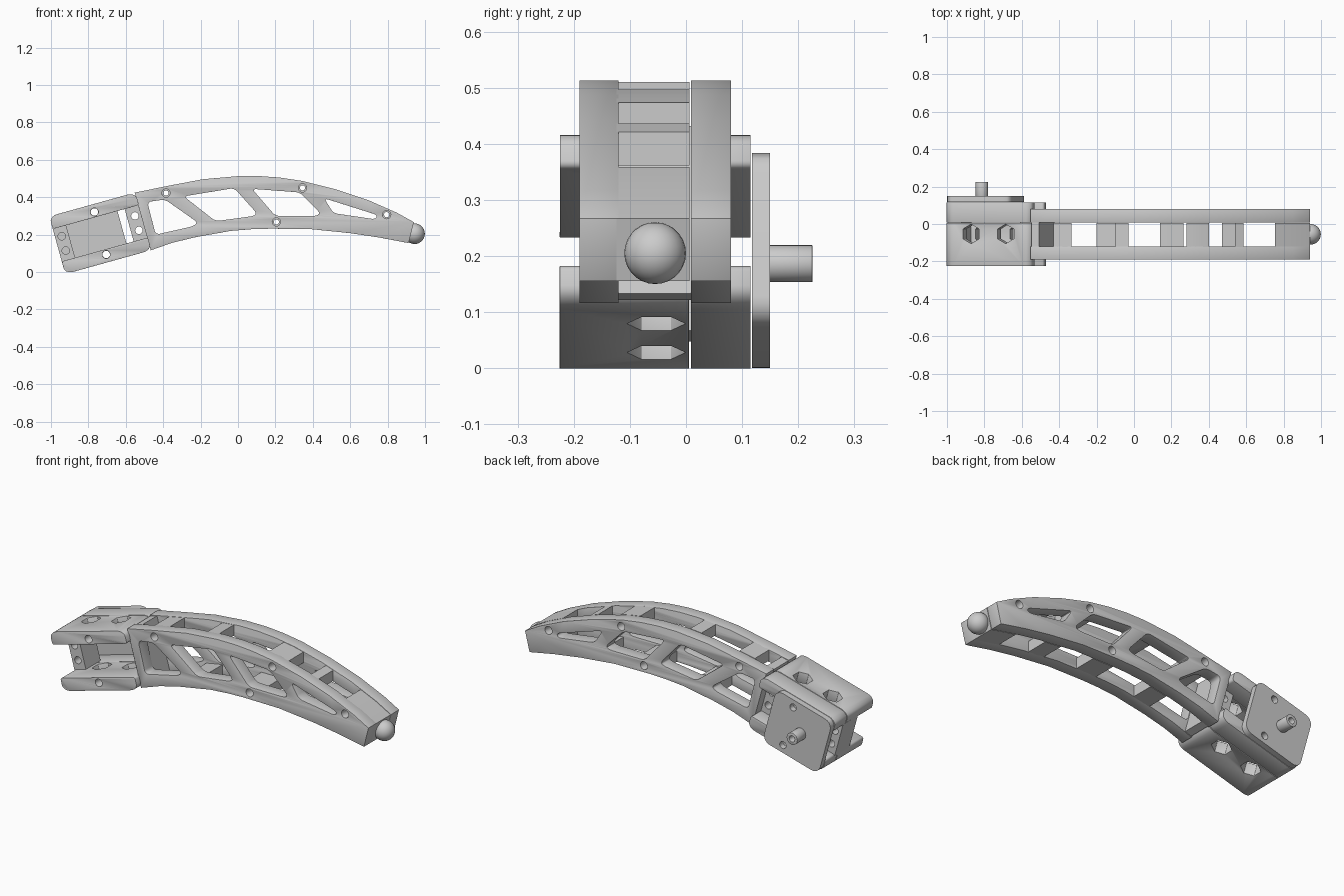
import bpy, bmesh, math
from mathutils import Vector, Matrix

if "Cube" in bpy.data.objects:
    bpy.data.objects.remove(bpy.data.objects["Cube"])

TILT = math.radians(15.5)
CX, CZ = -0.736, 0.2076          # centre of the tilted motor housing
HU, HV = 0.239, 0.16             # half length / half height of the housing
WALL = 0.07


def loc(u, v):
    """Housing coordinates to front-view x, z."""
    c, s = math.cos(TILT), math.sin(TILT)
    return (CX + u * c - v * s, CZ + u * s + v * c)


def circle(p, r, n=20):
    return [(p[0] + r * math.cos(2 * math.pi * i / n), p[1] + r * math.sin(2 * math.pi * i / n)) for i in range(n)]


def rounded(pts, radii):
    """Polygon with softened corners (0 keeps a corner sharp)."""
    if not isinstance(radii, (list, tuple)):
        radii = [radii] * len(pts)
    out, n = [], len(pts)
    for i, r in enumerate(radii):
        p = Vector(pts[i])
        if r == 0:
            out.append(tuple(p))
            continue
        a, b = Vector(pts[i - 1]) - p, Vector(pts[(i + 1) % n]) - p
        a = p + a.normalized() * min(r, a.length * 0.45)
        b = p + b.normalized() * min(r, b.length * 0.45)
        for k in range(6):
            t = k / 5
            # blend of curve and corner, close to a circular arc
            q = p + (0.83 * p - 0.83 * p)
            w = math.sqrt(0.5)
            d = (1 - t) ** 2 + 2 * w * t * (1 - t) + t * t
            q = (a * (1 - t) ** 2 + q * (2 * w * t * (1 - t)) + b * t * t) / d
            out.append(tuple(q))
    return out


def box(u0, v0, u1, v1, radii=0):
    return rounded([loc(u0, v0), loc(u1, v0), loc(u1, v1), loc(u0, v1)], radii)


def finish(ob, bevel=0.0, cutters=()):
    bpy.ops.object.select_all(action='DESELECT')
    bpy.context.view_layer.objects.active = ob
    ob.select_set(True)
    for c in cutters:
        m = ob.modifiers.new("hole", 'BOOLEAN')
        m.operation, m.object = 'DIFFERENCE', c
    if bevel:
        m = ob.modifiers.new("edge", 'BEVEL')
        m.width, m.segments = bevel, 2
        m.limit_method, m.angle_limit = 'ANGLE', math.radians(50)
    for m in list(ob.modifiers):
        bpy.ops.object.modifier_apply(modifier=m.name)
    bpy.ops.object.shade_smooth_by_angle(angle=math.radians(28))


def plate(name, loops, y0, y1, bevel=0.0, cutters=()):
    """Front-view outline with holes, extruded from y0 to y1."""
    cu = bpy.data.curves.new(name, 'CURVE')
    cu.dimensions, cu.fill_mode, cu.extrude = '2D', 'BOTH', (y1 - y0) / 2
    for pts in loops:
        sp = cu.splines.new('POLY')
        sp.points.add(len(pts) - 1)
        for q, p in zip(sp.points, pts):
            q.co = (p[0], p[1], 0, 1)
        sp.use_cyclic_u = True
    tmp = bpy.data.objects.new(name + "_curve", cu)
    bpy.context.collection.objects.link(tmp)
    dg = bpy.context.evaluated_depsgraph_get()
    me = bpy.data.meshes.new_from_object(tmp.evaluated_get(dg))
    bpy.data.objects.remove(tmp)
    bm = bmesh.new()
    bm.from_mesh(me)
    bmesh.ops.remove_doubles(bm, verts=bm.verts, dist=1e-5)
    bmesh.ops.transform(bm, verts=bm.verts, matrix=Matrix.Translation((0, (y0 + y1) / 2, 0)) @ Matrix.Rotation(math.pi / 2, 4, 'X'))
    bmesh.ops.recalc_face_normals(bm, faces=bm.faces)
    bm.to_mesh(me)
    bm.free()
    ob = bpy.data.objects.new(name, me)
    bpy.context.collection.objects.link(ob)
    finish(ob, bevel, cutters)
    return ob


# hexagonal cutters through the housing walls
cutters = []
for u in (-0.096, 0.096):
    x, z = loc(u, 0)
    bpy.ops.mesh.primitive_cylinder_add(vertices=6, radius=0.052, depth=0.6, location=(x, -0.053, z), rotation=(0, -TILT, 0))
    c = bpy.context.object
    c.name, c.hide_render = "hex_cutter", True
    cutters.append(c)

# housing top and bottom walls, each split into a front and back half
R = 0.045
for side, s in (("top", 1), ("bottom", -1)):
    v0, v1 = (HV - WALL, HV) if s > 0 else (-HV, -HV + WALL)
    radii = [0.012, 0.012, R, R] if s > 0 else [R, R, 0.012, 0.012]
    loops = [box(-HU, v0, HU, v1, radii), circle(loc(0, s * 0.118), 0.021)]
    plate(f"housing_{side}_front", loops, -0.225, 0.005, 0.007, cutters)
    plate(f"housing_{side}_back", loops, 0.009, 0.115, 0.007)
for c in cutters:
    bpy.data.objects.remove(c)

# motor mounting bars with paired screw holes
for name, u0, u1, uh in (("left", -0.239, -0.165, -0.203), ("right", 0.16, 0.245, 0.203)):
    plate(f"mount_bar_{name}", [box(u0, -0.1, u1, 0.1)] + [circle(loc(uh, v), 0.02) for v in (-0.04, 0.04)], -0.1, 0.03)

# back cover and hollow pivot shaft
plate("back_cover", [box(-HU, -HV, 0.12, HV, R)] + [circle(loc(0, v), 0.02) for v in (-0.118, 0.118)], 0.118, 0.15, 0.006)
pivot = loc(-0.08, 0)
plate("pivot_shaft", [circle(pivot, 0.033, 28), circle(pivot, 0.017, 28)], 0.145, 0.225, 0.003)

# arched arm: outline, truss windows and screw holes
TOP = [loc(0.235, HV), (-0.385, 0.459), (-0.19, 0.496), (0, 0.513), (0.12, 0.513), (0.225, 0.505), (0.345, 0.487),
       (0.52, 0.443), (0.7, 0.383), (0.85, 0.317), (0.94, 0.267)]
LOW = [loc(0.235, -HV), (-0.35, 0.157), (-0.225, 0.187), (-0.04, 0.22), (0.07, 0.229), (0.17, 0.232), (0.385, 0.23),
       (0.6, 0.208), (0.76, 0.184), (0.912, 0.155)]
WINDOWS = [
    [(-0.485, 0.375), (-0.39, 0.388), (-0.215, 0.265), (-0.24, 0.245), (-0.44, 0.2)],
    [(-0.29, 0.405), (-0.02, 0.449), (0.1, 0.315), (0.085, 0.3), (-0.12, 0.272)],
    [(0.075, 0.445), (0.33, 0.426), (0.44, 0.315), (0.42, 0.3), (0.2, 0.3)],
    [(0.46, 0.395), (0.745, 0.305), (0.735, 0.282), (0.51, 0.315)],
]
SCREWS = [(-0.385, 0.422), (0.345, 0.45), (0.205, 0.268), (0.795, 0.307)]
outline = TOP + LOW[::-1]
arm = [outline] + [rounded(w, 0.022) for w in WINDOWS] + [circle(p, 0.022) for p in SCREWS]
plate("arm_side_front", arm, -0.19, -0.12, 0.004)
plate("arm_side_back", arm, 0.009, 0.08, 0.004)

# root wall joining the arm to the housing
plate("arm_root_wall", [box(0.238, -0.155, 0.28, 0.155)], -0.188, 0.078)


def height(line, x):
    for a, b in zip(line, line[1:]):
        if x <= b[0]:
            return a[1] + (b[1] - a[1]) * (x - a[0]) / (b[0] - a[0])
    return line[-1][1]


# cross rungs between the arm sides, following the upper and lower curves
def rung(name, line, x0, x1, t):
    xs = [x0 + (x1 - x0) * i / 4 for i in range(5)]
    edge = [(x, height(line, x)) for x in xs]
    inner = [(x, z + t) for x, z in edge]
    holes = [circle(p, 0.014) for p in SCREWS if x0 < p[0] < x1 and abs(p[1] - height(line, p[0])) < abs(t)]
    plate(name, [edge + inner[::-1]] + holes, -0.124, 0.006)


for i, (a, b) in enumerate([(-0.43, -0.335), (-0.1, -0.03), (0.28, 0.4), (0.54, 0.585)]):
    rung(f"top_rung_{i}", TOP, a, b, -0.06)
for i, (a, b) in enumerate([(-0.2, -0.1), (0.14, 0.265), (0.47, 0.57)]):
    rung(f"bottom_rung_{i}", LOW, a, b, 0.06)

# solid tip block and ball foot
tip = [(0.755, height(LOW, 0.755)), LOW[-1], TOP[-1], (0.85, 0.317), (0.755, height(TOP, 0.755))]
plate("tip_block", [tip, circle(SCREWS[3], 0.014)], -0.124, 0.006)
bpy.ops.mesh.primitive_uv_sphere_add(segments=24, ring_count=14, radius=0.055, location=(0.944, -0.055, 0.205))
bpy.context.object.name = "ball_foot"
finish(bpy.context.object)
